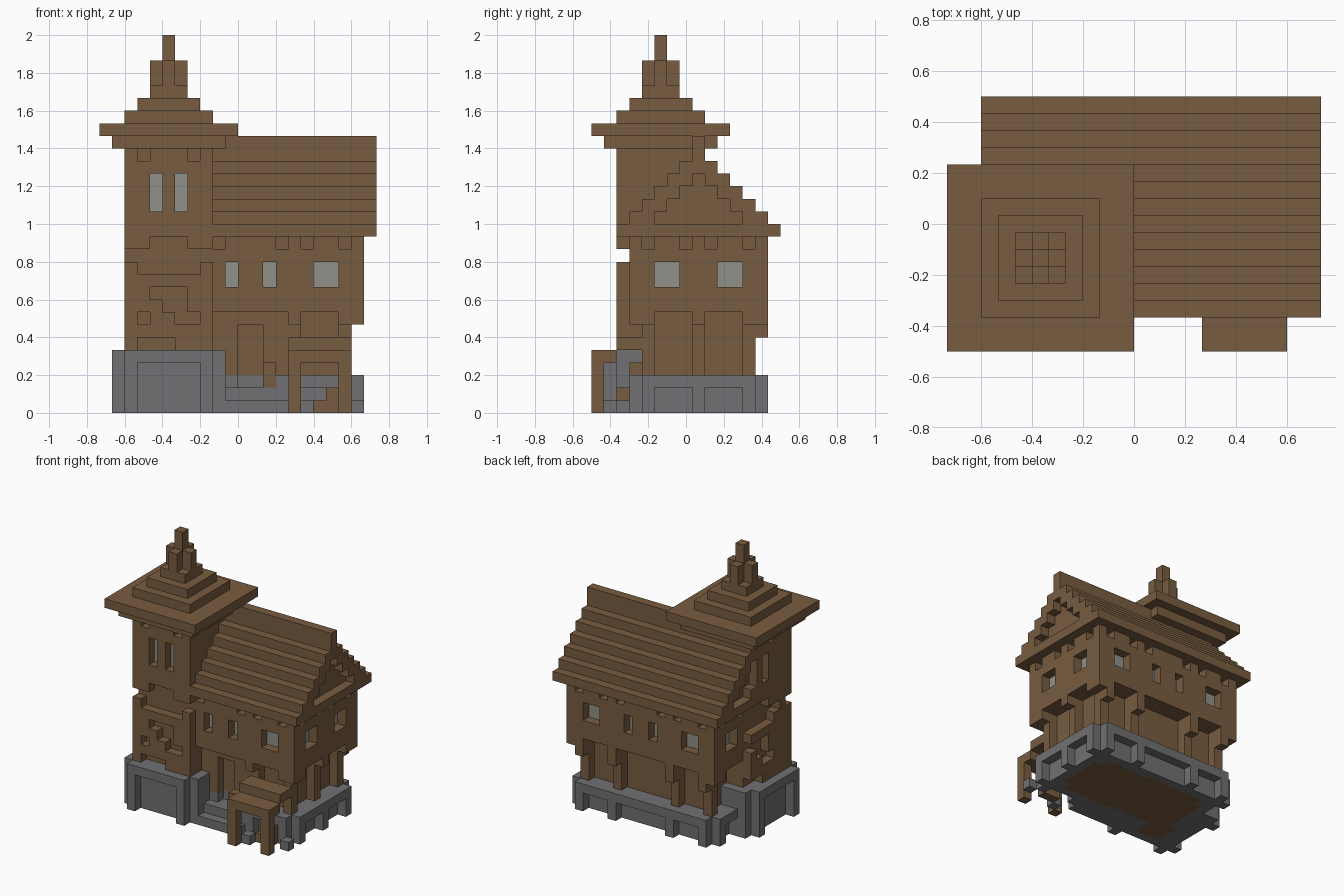
import bpy
import bmesh
from mathutils import Vector

UNIT = 1 / 15          # edge of one building block
WOOD, STONE, GLASS = range(3)
cells = {}             # block position -> (part name, material)

old = bpy.data.objects.get("Cube")
if old:
    bpy.data.objects.remove(old, do_unlink=True)


def make_material(name, colour):
    mat = bpy.data.materials.new(name)
    mat.use_nodes = True
    mat.diffuse_color = (*colour, 1)
    mat.node_tree.nodes["Principled BSDF"].inputs["Base Color"].default_value = (*colour, 1)
    return mat


materials = [
    make_material("brown wood", (0.19, 0.107, 0.052)),
    make_material("grey stone", (0.165, 0.162, 0.168)),
    make_material("pale glass", (0.28, 0.285, 0.25)),
]


def positions(xs, ys, zs):
    return [(x, y, z) for x in range(*xs) for y in range(*ys) for z in range(*zs)]


def fill(part, material, xs, ys, zs):
    for cell in positions(xs, ys, zs):
        cells[cell] = (part, material)


def carve(xs, ys, zs):
    for cell in positions(xs, ys, zs):
        cells.pop(cell, None)


def flip(span, total):
    return (total - span[1], total - span[0])


def carve_ends(xs, ys, zs):
    """Carve at the right end of the house and mirrored at the left end."""
    carve(xs, ys, zs)
    carve(flip(xs, 2), ys, zs)


def carve_sides(xs, ys, zs):
    """Carve at the back of the house and mirrored at the front."""
    carve(xs, ys, zs)
    carve(xs, flip(ys, 17), zs)


# Stone plinth of the house, with a skirt of panels
fill("house_plinth", STONE, (-7, 9), (3, 14), (0, 3))
fill("house_plinth", STONE, (-8, 10), (4, 13), (0, 3))
bays_back = [(5, 8), (-2, 4), (-6, -3)]
bays_end = [(5, 8), (9, 12)]
for bay in bays_back:
    carve(bay, (13, 14), (0, 2))
for bay in bays_end:
    carve_ends((9, 10), bay, (0, 2))
carve((5, 8), (3, 4), (0, 2))

# Timber walls, upper storey overhanging the lower one
fill("ground_floor", WOOD, (-7, 9), (4, 13), (3, 7))
fill("upper_floor", WOOD, (-8, 10), (3, 14), (7, 14))
for bay in bays_back:
    carve(bay, (12, 14), (3, 8))
for bay in bays_end:
    carve_ends((8, 10), bay, (3, 8))
carve((5, 8), (3, 5), (3, 8))
carve((-2, 4), (3, 4), (7, 8))

# Brackets under the back overhang
for x in (-7, -3, 4, 8):
    fill("bracket", WOOD, (x, x + 1), (13, 14), (6, 7))

# Doorway and front step
carve((0, 2), (3, 5), (2, 7))
carve((-1, 3), (3, 4), (2, 3))
fill("front_step", STONE, (-1, 4), (2, 3), (0, 1))
fill("door_post", WOOD, (2, 3), (3, 4), (2, 4))

# House windows with recessed panes
for span in [(-6, -4), (-1, 0), (2, 3), (6, 8)]:
    carve_sides(span, (13, 14), (10, 12))
    for row in (4, 12):
        fill("window_pane", GLASS, span, (row, row + 1), (10, 12))
for span in [(5, 7), (10, 12)]:
    carve_ends((9, 10), span, (10, 12))
    for column in (-7, 8):
        fill("window_pane", GLASS, (column, column + 1), span, (10, 12))

# Notches under the eaves
for x in (-7, -4, -2, 3, 5, 8):
    carve_sides((x, x + 1), (13, 14), (13, 14))
for y in (4, 7, 9, 12):
    carve_ends((9, 10), (y, y + 1), (13, 14))

# Stepped gable roof with recessed gables
for k in range(7):
    fill("house_roof", WOOD, (-9, 11), (2 + k, 15 - k), (14 + k, 15 + k + k // 6))
for k in range(1, 5):
    carve_ends((10, 11), (4 + k, 13 - k), (14 + k, 15 + k))

# Tower plinth, cross shaped with a panel on each side
fill("tower_plinth", STONE, (-9, -2), (1, 10), (0, 5))
fill("tower_plinth", STONE, (-10, -1), (2, 9), (0, 5))
carve((-8, -3), (1, 2), (0, 4))
carve((-10, -9), (3, 8), (0, 4))

# Tower shaft
fill("tower_shaft", WOOD, (-9, -2), (2, 9), (5, 21))


def tower_carve(start, end, low, high):
    """Carve one block deep into the front and the outer side of the tower."""
    carve((start - 9, end - 9), (2, 3), (low, high))
    carve((-9, -8), flip((start, end), 11), (low, high))


# Balcony gap with corner posts, arch above, and corner notches at the top
tower_carve(1, 6, 11, 12)
tower_carve(0, 7, 12, 13)
tower_carve(2, 5, 13, 14)
tower_carve(1, 2, 20, 21)
tower_carve(5, 6, 20, 21)

# Diagonal niches on the tower wall
tower_carve(2, 5, 9, 10)
tower_carve(3, 5, 8, 9)
tower_carve(4, 6, 7, 8)
tower_carve(1, 2, 7, 8)
tower_carve(1, 4, 5, 6)

# Tower windows in pairs
for a in (2, 4):
    tower_carve(a, a + 1, 16, 19)
    fill("tower_pane", GLASS, (a - 9, a - 8), (3, 4), (16, 19))
    fill("tower_pane", GLASS, (-8, -7), (a + 2, a + 3), (16, 19))


def tower_layer(part, inset, low, high):
    fill(part, WOOD, (-11 + inset, -inset), (inset, 11 - inset), (low, high))


# Tower roof in square steps, then the spire
for inset, level in [(1, 21), (0, 22), (2, 23), (3, 24)]:
    tower_layer("tower_roof", inset, level, level + 1)
tower_layer("spire", 4, 25, 26)
fill("spire", WOOD, (-7, -4), (5, 6), (26, 28))
fill("spire", WOOD, (-6, -5), (4, 7), (26, 28))
tower_layer("spire", 5, 28, 30)

# Porch with posts, stepped roof and little stairs
for x in (4, 8):
    fill("porch_post", WOOD, (x, x + 1), (0, 1), (0, 4))
fill("porch_roof", WOOD, (4, 9), (0, 2), (4, 5))
fill("porch_roof", WOOD, (4, 9), (2, 4), (5, 6))
fill("porch_stair", WOOD, (6, 8), (2, 3), (0, 1))
fill("porch_stair", WOOD, (7, 8), (2, 3), (1, 2))
fill("footing", STONE, (5, 6), (1, 2), (0, 1))
fill("footing", STONE, (9, 10), (2, 3), (0, 1))

# Wooden floor seen from underneath
fill("floor", WOOD, (-6, 8), (6, 11), (0, 1))
fill("floor", WOOD, (-5, 7), (5, 12), (0, 1))
fill("floor", WOOD, (-7, -4), (3, 6), (0, 1))


def build_part(name):
    """Skin the open block sides of one part and merge the flat areas."""
    mesh = bpy.data.meshes.new(name)
    bm = bmesh.new()
    for cell, (part, material) in cells.items():
        if part != name:
            continue
        centre = Vector(cell) + Vector((0.5, 0.5, 0.5))
        for axis in range(3):
            for sign in (-1, 1):
                normal = Vector((0, 0, 0))
                normal[axis] = sign
                neighbour = tuple(int(c + n) for c, n in zip(cell, normal))
                if neighbour in cells:
                    continue
                u = Vector((0, 0, 0))
                u[(axis + 1) % 3] = 0.5
                v = normal.cross(u)
                mid = centre + normal / 2
                corners = [mid - u - v, mid + u - v, mid + u + v, mid - u + v]
                shift = Vector((0, -7.5, 0))
                face = bm.faces.new([bm.verts.new((c + shift) * UNIT) for c in corners])
                face.material_index = material
    bmesh.ops.remove_doubles(bm, verts=bm.verts[:], dist=UNIT / 100)
    bmesh.ops.dissolve_limit(bm, angle_limit=0.01, verts=bm.verts[:],
                             edges=bm.edges[:], delimit={'MATERIAL'})
    bm.to_mesh(mesh)
    bm.free()
    for mat in materials:
        mesh.materials.append(mat)
    bpy.context.collection.objects.link(bpy.data.objects.new(name, mesh))


for part_name in sorted({part for part, _ in cells.values()}):
    build_part(part_name)
